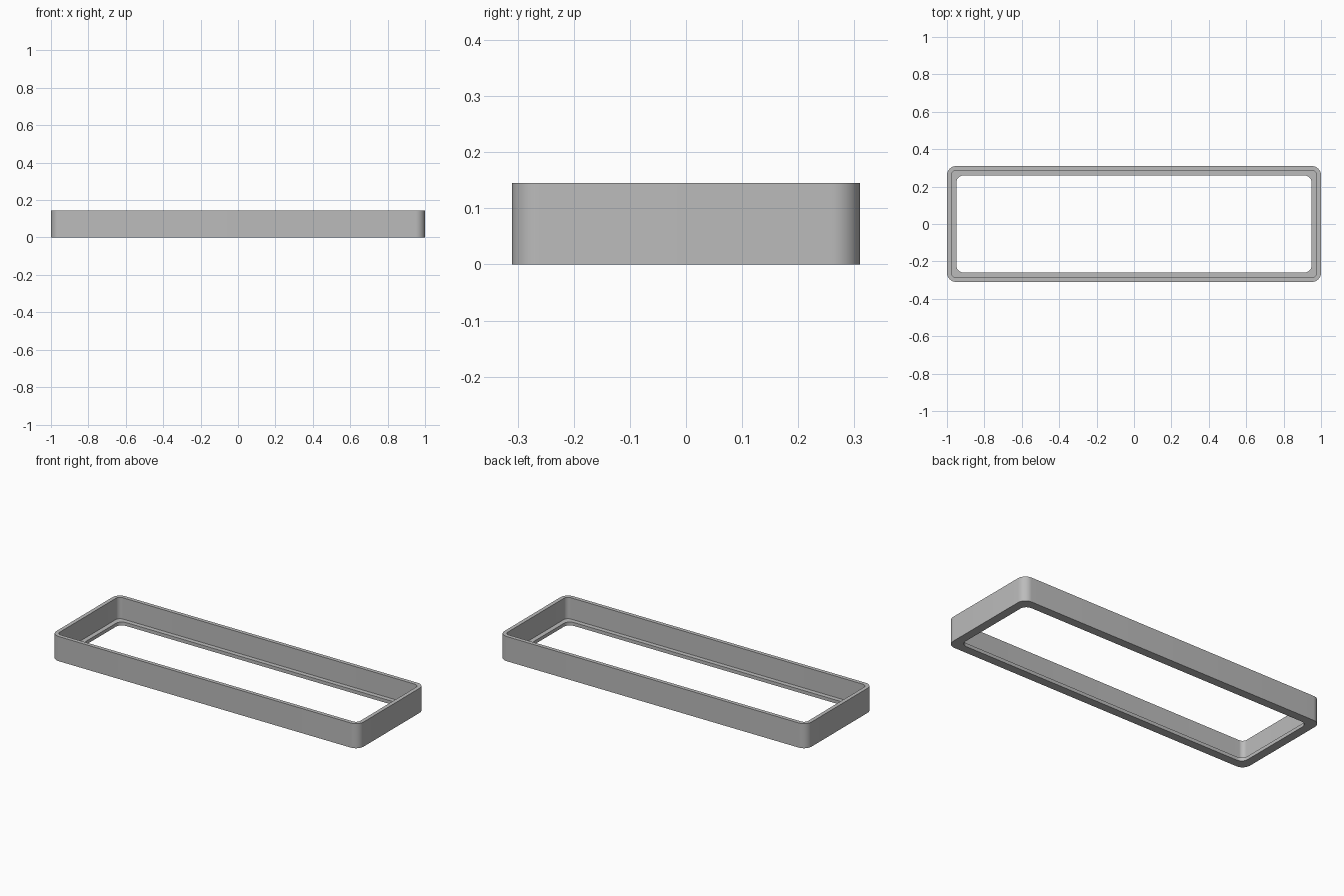
import bpy, bmesh, math

if "Cube" in bpy.data.objects:
    bpy.data.objects.remove(bpy.data.objects["Cube"])

HALF_X, HALF_Y, HEIGHT = 1.0, 0.31, 0.145
LIP_Z = 0.02
SEGMENTS = 12

# Cross-section around the frame: (inset from outside, corner radius, height)
PROFILE = [
    (0.0, 0.05, 0.0),
    (0.0, 0.05, HEIGHT),
    (0.023, 0.027, HEIGHT),
    (0.023, 0.027, LIP_Z),
    (0.05, 0.04, LIP_Z),
    (0.05, 0.04, 0.0),
]


def rounded_loop(bm, inset, radius, z):
    """Ring of vertices along a rounded rectangle."""
    cx, cy = HALF_X - inset - radius, HALF_Y - inset - radius
    ring = []
    for corner, (sx, sy) in enumerate([(1, 1), (-1, 1), (-1, -1), (1, -1)]):
        for i in range(SEGMENTS + 1):
            a = (corner + i / SEGMENTS) * math.pi / 2
            ring.append(bm.verts.new((sx * cx + radius * math.cos(a),
                                      sy * cy + radius * math.sin(a), z)))
    return ring


# Frame: wall with an inward lip at the bottom
bm = bmesh.new()
rings = [rounded_loop(bm, *p) for p in PROFILE]
for a, b in zip(rings, rings[1:] + rings[:1]):
    n = len(a)
    for i in range(n):
        j = (i + 1) % n
        bm.faces.new((a[i], a[j], b[j], b[i]))
bmesh.ops.recalc_face_normals(bm, faces=bm.faces)
mesh = bpy.data.meshes.new("rectangular_frame")
bm.to_mesh(mesh)
bm.free()

frame = bpy.data.objects.new("rectangular_frame", mesh)
bpy.context.collection.objects.link(frame)

# Plain grey finish
grey = bpy.data.materials.new("grey")
grey.diffuse_color = (0.5, 0.5, 0.5, 1)
grey.use_nodes = True
grey.node_tree.nodes["Principled BSDF"].inputs["Base Color"].default_value = grey.diffuse_color
mesh.materials.append(grey)

# Smooth corners, sharp rims
bpy.context.view_layer.objects.active = frame
frame.select_set(True)
bpy.ops.object.shade_smooth_by_angle(angle=math.radians(30))
